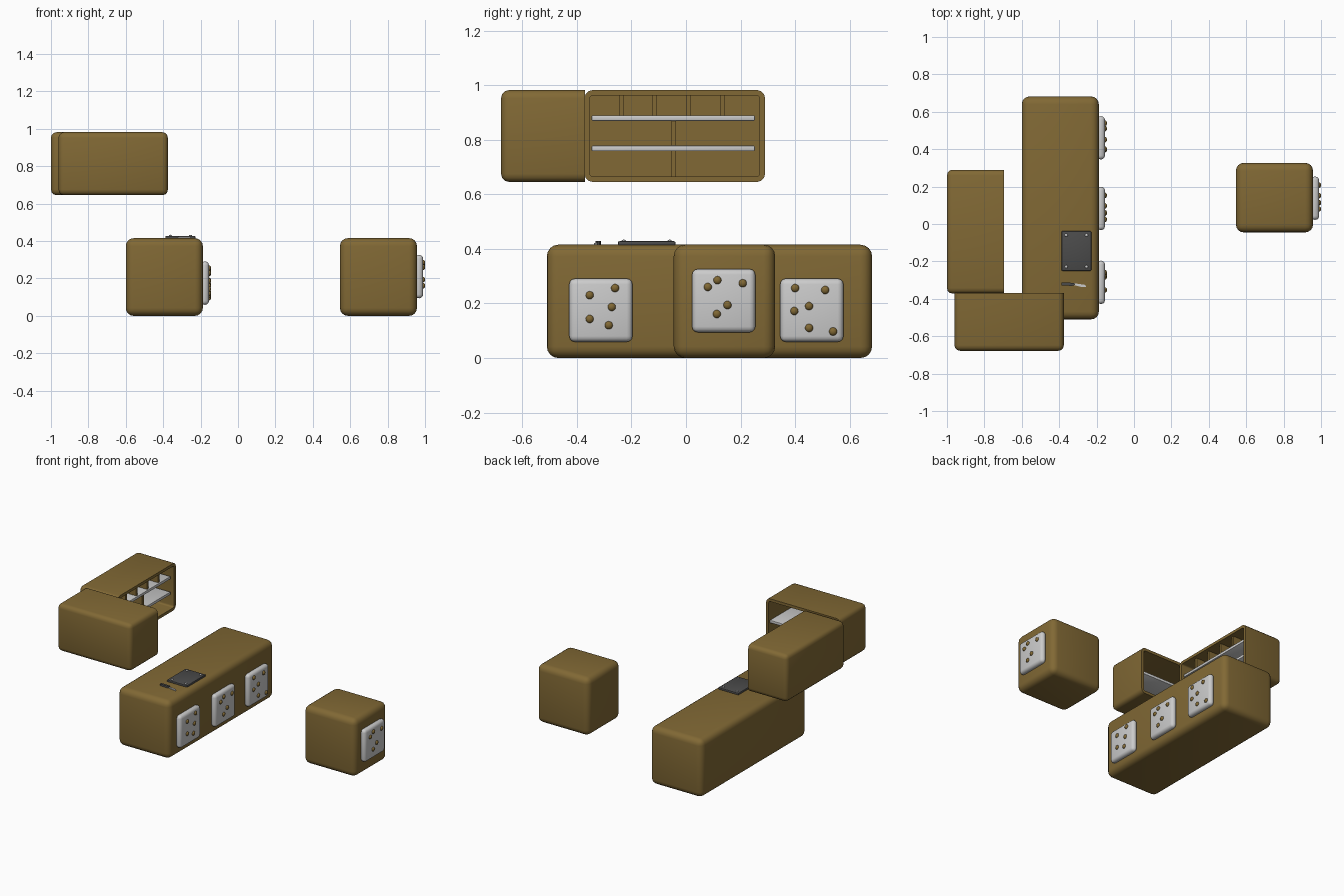
import bpy, bmesh
from mathutils import Vector

if "Cube" in bpy.data.objects:
    bpy.data.objects.remove(bpy.data.objects["Cube"])


def material(name, rgb):
    m = bpy.data.materials.new(name)
    m.diffuse_color = (*rgb, 1)
    m.use_nodes = True
    m.node_tree.nodes["Principled BSDF"].inputs["Base Color"].default_value = m.diffuse_color
    return m


WOOD = material("wood", (0.22, 0.14, 0.035))
DARK = material("dark_metal", (0.07, 0.07, 0.07))


def finish(bm, name, mat):
    bmesh.ops.recalc_face_normals(bm, faces=bm.faces)
    mesh = bpy.data.meshes.new(name)
    bm.to_mesh(mesh)
    bm.free()
    ob = bpy.data.objects.new(name, mesh)
    bpy.context.collection.objects.link(ob)
    if mat:
        mesh.materials.append(mat)
    bpy.ops.object.select_all(action='DESELECT')
    ob.select_set(True)
    bpy.context.view_layer.objects.active = ob
    bpy.ops.object.shade_smooth_by_angle(angle=0.7)
    return ob


def box_mesh(lo, hi):
    bm = bmesh.new()
    bmesh.ops.create_cube(bm, size=1)
    lo, hi = Vector(lo), Vector(hi)
    for v in bm.verts:
        v.co = (lo + hi) / 2 + v.co * (hi - lo)
    return bm


def box(name, lo, hi, bevel=0.0, mat=None, seg=3):
    bm = box_mesh(lo, hi)
    if bevel:
        bmesh.ops.bevel(bm, geom=bm.edges[:], offset=bevel, segments=seg,
                        profile=0.5, affect='EDGES')
    return finish(bm, name, mat)


def open_cabinet(name, lo, hi, direction, depth):
    """Rounded box hollowed out from the face looking along direction."""
    d = Vector(direction)
    bm = box_mesh(lo, hi)
    bm.normal_update()
    mouth = max(bm.faces, key=lambda f: f.normal.dot(d))
    edges = [e for e in bm.edges if e not in mouth.edges[:]]
    bmesh.ops.bevel(bm, geom=edges, offset=0.03, segments=3,
                    profile=0.5, affect='EDGES')
    bm.normal_update()
    mouth = max(bm.faces, key=lambda f: f.normal.dot(d) * f.calc_area())
    bmesh.ops.inset_region(bm, faces=[mouth], thickness=0.02)
    ext = bmesh.ops.extrude_face_region(bm, geom=[mouth])
    verts = [g for g in ext["geom"] if isinstance(g, bmesh.types.BMVert)]
    bmesh.ops.translate(bm, verts=verts, vec=-d * depth)
    if mouth.is_valid:
        bmesh.ops.delete(bm, geom=[mouth], context='FACES_ONLY')
    return finish(bm, name, WOOD)


def knob(name, loc, r, scale, mat):
    bm = bmesh.new()
    bmesh.ops.create_uvsphere(bm, u_segments=16, v_segments=10, radius=r)
    for v in bm.verts:
        v.co = Vector(loc) + v.co * Vector(scale)
    finish(bm, name, mat)


def dotted_panel(name, x, y, z, dots):
    """Rounded pale plate on a +x face with scattered studs."""
    h = 0.116
    box(name, (x - 0.01, y - h, z - h), (x + 0.033, y + h, z + h), 0.021)
    for i, (dy, dz) in enumerate(dots):
        knob(f"{name}_stud_{i}", (x + 0.032, y + dy, z + dz), 0.0148,
             (0.8, 1, 1), WOOD)


# Counter and separate stool block
box("counter", (-0.6, -0.51, 0), (-0.188, 0.682, 0.415), 0.042, WOOD, 4)
box("stool_block", (0.545, -0.045, 0), (0.957, 0.327, 0.415), 0.042, WOOD, 4)

# Studded front panels
five_a = [(-.041, .055), (.052, .081), (.04, .012), (-.041, -.032), (.029, -.055)]
five_b = [(-.058, .05), (-.023, .075), (.07, .064), (.014, -.016), (-.025, -.049)]
six = [(-.061, .081), (.049, .074), (-.064, -.003), (-.01, .015),
       (-.01, -.065), (.078, -.078)]
dotted_panel("counter_panel_front", -0.188, -0.312, 0.175, five_a)
dotted_panel("counter_panel_middle", -0.188, 0.083, 0.175, five_b)
dotted_panel("counter_panel_rear", -0.188, 0.461, 0.175, six)
dotted_panel("stool_panel", 0.957, 0.138, 0.21, five_b)

# Cooking plate with corner screws
box("cooking_plate", (-0.388, -0.25, 0.41), (-0.228, -0.038, 0.428), 0.006, DARK, 2)
for i, px in enumerate((-0.362, -0.254)):
    for j, py in enumerate((-0.228, -0.06)):
        knob(f"plate_screw_{i}{j}", (px, py, 0.428), 0.008, (1, 1, 0.7), None)


# Knife lying on the counter
def slab(name, outline, z0, z1, mat):
    bm = bmesh.new()
    f = bm.faces.new([bm.verts.new((x, y, z0)) for x, y in outline])
    ext = bmesh.ops.extrude_face_region(bm, geom=[f])
    verts = [g for g in ext["geom"] if isinstance(g, bmesh.types.BMVert)]
    bmesh.ops.translate(bm, verts=verts, vec=(0, 0, z1 - z0))
    finish(bm, name, mat)


slab("knife_handle", [(-.388, -.328), (-.33, -.331), (-.316, -.325),
                      (-.318, -.315), (-.388, -.312)], 0.413, 0.428, DARK)
slab("knife_blade", [(-.318, -.328), (-.275, -.338), (-.255, -.337),
                     (-.262, -.325), (-.318, -.317)], 0.416, 0.422, None)

# Long wall cabinet, open to +x
open_cabinet("long_cabinet", (-1, -0.372, 0.645), (-0.695, 0.29, 0.982), (1, 0, 0), 0.28)
for i, z in enumerate((0.768, 0.879)):
    box(f"long_shelf_{i}", (-0.978, -0.346, z - 0.01), (-0.71, 0.252, z + 0.01), 0.004, None, 2)
for i, y in enumerate((-0.236, -0.114, 0.008, 0.133)):
    box(f"upper_divider_{i}", (-0.978, y - 0.008, 0.885), (-0.72, y + 0.008, 0.964), 0, WOOD)
box("lower_divider", (-0.978, -0.054, 0.662), (-0.72, -0.036, 0.875), 0, WOOD)

# Short wall cabinet, open to +y
open_cabinet("short_cabinet", (-0.96, -0.678, 0.645), (-0.375, -0.37, 0.982), (0, 1, 0), 0.283)
box("short_shelf", (-0.942, -0.655, 0.8), (-0.393, -0.385, 0.82), 0.004, None, 2)
